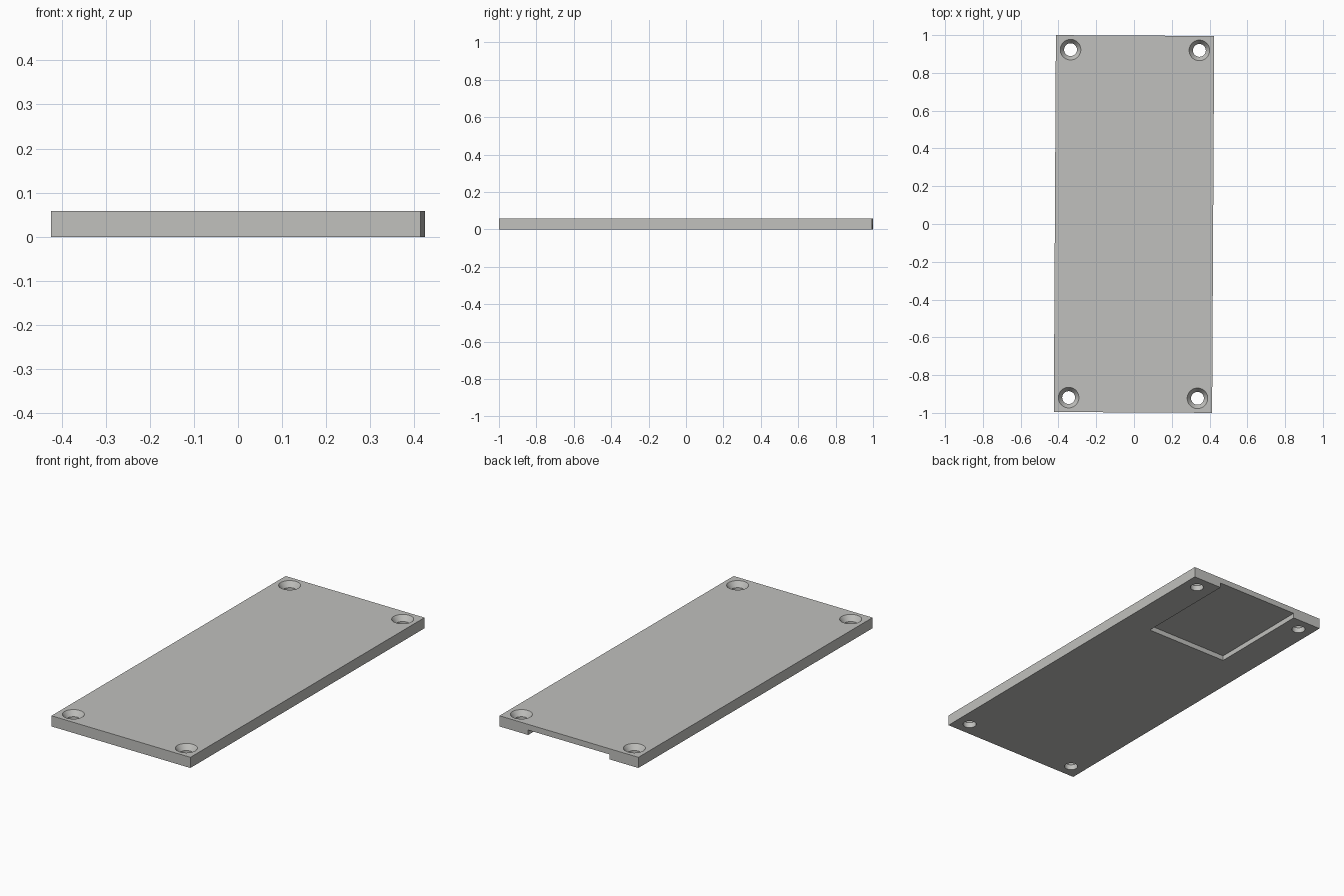
import bpy, bmesh, math
from mathutils import Matrix

if "Cube" in bpy.data.objects:
    bpy.data.objects.remove(bpy.data.objects["Cube"])

HALF_W, HALF_L, THICK = 0.419, 0.9975, 0.058
HOLE_X, HOLE_Y = 0.341, 0.921
HOLE_R, SINK_R, SINK_Z = 0.034, 0.0545, 0.029
POCKET_W, POCKET_L, POCKET_H = 0.246, 0.572, 0.027
SIDES = 48

grey = bpy.data.materials.new("light_grey")
grey.diffuse_color = (0.53, 0.53, 0.51, 1)
grey.use_nodes = True
grey.node_tree.nodes["Principled BSDF"].inputs["Base Color"].default_value = grey.diffuse_color


def make_object(name, bm):
    bmesh.ops.recalc_face_normals(bm, faces=bm.faces[:])
    mesh = bpy.data.meshes.new(name)
    bm.to_mesh(mesh)
    bm.free()
    mesh.materials.append(grey)
    obj = bpy.data.objects.new(name, mesh)
    bpy.context.collection.objects.link(obj)
    return obj


def box(name, x0, x1, y0, y1, z0, z1):
    bm = bmesh.new()
    place = (Matrix.Translation(((x0 + x1) / 2, (y0 + y1) / 2, (z0 + z1) / 2))
             @ Matrix.Diagonal((x1 - x0, y1 - y0, z1 - z0, 1)))
    bmesh.ops.create_cube(bm, size=1, matrix=place)
    return make_object(name, bm)


def screw_cutter(x, y):
    # straight bore opening into a cone, carried a little past both faces
    slope = (SINK_R - HOLE_R) / (THICK - SINK_Z)
    profile = [(HOLE_R, -0.02), (HOLE_R, SINK_Z),
               (SINK_R + slope * 0.02, THICK + 0.02)]
    bm = bmesh.new()
    rings = [[bm.verts.new((x + r * math.cos(2 * math.pi * i / SIDES),
                            y + r * math.sin(2 * math.pi * i / SIDES), z))
              for i in range(SIDES)] for r, z in profile]
    for a, b in zip(rings, rings[1:]):
        for i in range(SIDES):
            j = (i + 1) % SIDES
            bm.faces.new((a[i], a[j], b[j], b[i]))
    bm.faces.new(rings[0][::-1])
    bm.faces.new(rings[-1])
    return make_object("screw_hole_cutter", bm)


# Flat plate
plate = box("cover_plate", -HALF_W, HALF_W, -HALF_L, HALF_L, 0, THICK)

# Countersunk corner holes and the pocket under the back edge
cutters = [screw_cutter(sx * HOLE_X, sy * HOLE_Y)
           for sx in (-1, 1) for sy in (-1, 1)]
cutters.append(box("pocket_cutter", -POCKET_W, POCKET_W,
                   HALF_L - POCKET_L, HALF_L + 0.1, -0.1, POCKET_H))

bpy.context.view_layer.objects.active = plate
plate.select_set(True)
for cutter in cutters:
    mod = plate.modifiers.new("cut", 'BOOLEAN')
    mod.operation = 'DIFFERENCE'
    mod.solver = 'EXACT'
    mod.object = cutter
    bpy.ops.object.modifier_apply(modifier=mod.name)
    bpy.data.objects.remove(cutter)

# Smooth hole walls with sharp rims, and the plate's slight turn
bpy.ops.object.shade_smooth_by_angle(angle=math.radians(25))
plate.rotation_euler.z = -0.0055
